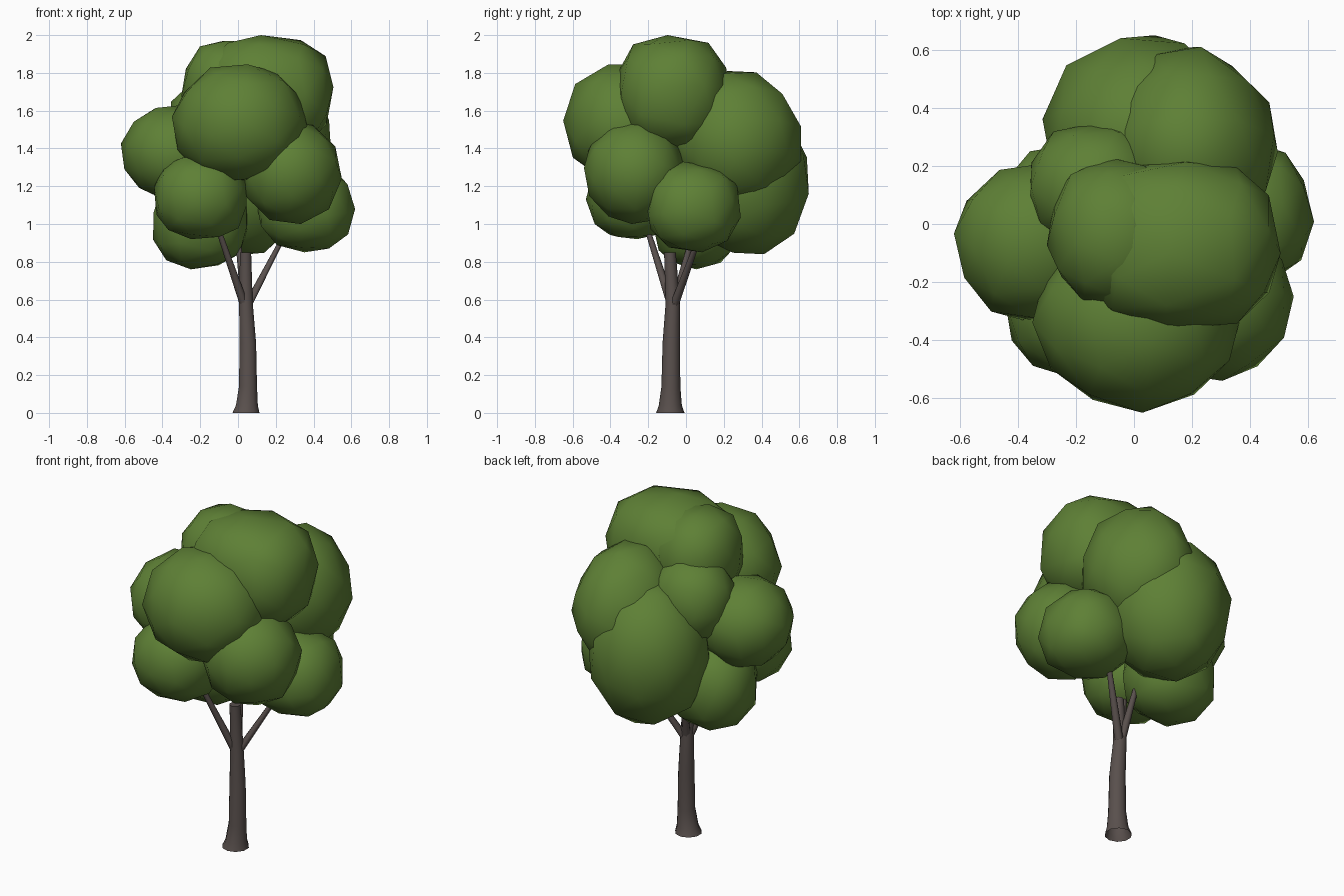
import bpy, bmesh, math, random
from mathutils import Vector, Euler

cube = bpy.data.objects.get("Cube")
if cube:
    bpy.data.objects.remove(cube, do_unlink=True)
random.seed(7)


def material(name, rgb):
    mat = bpy.data.materials.new(name)
    mat.use_nodes = True
    mat.diffuse_color = (*rgb, 1)
    bsdf = mat.node_tree.nodes["Principled BSDF"]
    bsdf.inputs["Base Color"].default_value = (*rgb, 1)
    bsdf.inputs["Roughness"].default_value = 0.9
    return mat


bark = material("bark brown", (0.10, 0.08, 0.074))
leaf = material("leaf green", (0.112, 0.216, 0.036))


def finish(name, bm, mat):
    bmesh.ops.recalc_face_normals(bm, faces=bm.faces)
    for face in bm.faces:
        face.smooth = True
    mesh = bpy.data.meshes.new(name)
    bm.to_mesh(mesh)
    bm.free()
    mesh.materials.append(mat)
    obj = bpy.data.objects.new(name, mesh)
    bpy.context.collection.objects.link(obj)


def tube(name, rings, sides):
    """Loft horizontal rings given as (x, y, z, radius), closed at the top."""
    bm = bmesh.new()
    loops = []
    for x, y, z, r in rings:
        angles = [math.tau * (i + 0.5) / sides for i in range(sides)]
        loops.append([bm.verts.new((x + r * math.cos(a), y + r * math.sin(a), z))
                      for a in angles])
    for low, high in zip(loops, loops[1:]):
        for i in range(sides):
            j = (i + 1) % sides
            bm.faces.new((low[i], low[j], high[j], high[i]))
    cap = bm.faces.new(loops[-1])
    for edge in cap.edges:
        edge.smooth = False
    finish(name, bm, bark)


# Trunk with a flared foot
tube("trunk", [(0.042, -0.083, 0, 0.075), (0.047, -0.083, 0.04, 0.061),
               (0.053, -0.08, 0.14, 0.05), (0.052, -0.078, 0.37, 0.046),
               (0.042, -0.07, 0.58, 0.038), (0.04, -0.085, 0.85, 0.031)], 10)

# Branches rising out of the trunk into the crown
tips = {"right_branch": (-0.12, -0.22, 1.02), "left_branch": (0.24, 0.07, 0.93),
        "back_branch": (0.0, 0.03, 0.92)}
for name, tip in tips.items():
    start, end = Vector((0.042, -0.07, 0.55)), Vector(tip)
    tube(name, [(*start.lerp(end, t), r) for t, r in ((0, 0.026), (0.5, 0.02), (1, 0.014))], 7)


def foliage(name, centre, size, roundness=0.9):
    """Faceted ball, randomly turned, fitted to the half sizes; low roundness is boxier."""
    bm = bmesh.new()
    bmesh.ops.create_icosphere(bm, subdivisions=2, radius=1)
    turn = Euler([random.uniform(0, math.tau) for _ in range(3)]).to_matrix()
    for v in bm.verts:
        v.co = turn @ v.co * random.uniform(0.97, 1.03)
    for axis in range(3):
        low = min(v.co[axis] for v in bm.verts)
        high = max(v.co[axis] for v in bm.verts)
        for v in bm.verts:
            unit = 2 * (v.co[axis] - low) / (high - low) - 1
            unit = math.copysign(abs(unit) ** roundness, unit)
            v.co[axis] = centre[axis] + size[axis] * unit
    finish(name, bm, leaf)


# Crown of overlapping leaf clumps
foliage("front_foliage", (0.01, -0.32, 1.535), (0.36, 0.33, 0.31), 1.0)
foliage("top_foliage", (0.15, -0.065, 1.69), (0.355, 0.295, 0.31), 0.78)
foliage("top_right_foliage", (-0.06, -0.03, 1.7), (0.24, 0.26, 0.27))
foliage("upper_back_foliage", (-0.13, 0.13, 1.53), (0.23, 0.22, 0.25))
foliage("back_foliage", (0.03, 0.32, 1.25), (0.345, 0.33, 0.41), 0.98)
foliage("back_left_foliage", (0.2, 0.27, 1.45), (0.295, 0.34, 0.36), 1.08)
foliage("left_foliage", (0.36, 0.04, 1.09), (0.26, 0.25, 0.24), 0.85)
foliage("right_foliage", (-0.34, -0.06, 1.38), (0.28, 0.27, 0.25), 0.98)
foliage("front_left_foliage", (0.28, -0.27, 1.28), (0.27, 0.27, 0.28), 1.0)
foliage("front_right_foliage", (-0.2, -0.28, 1.15), (0.245, 0.25, 0.23), 0.88)
foliage("low_back_foliage", (-0.2, 0.05, 1.02), (0.25, 0.23, 0.26), 0.85)
